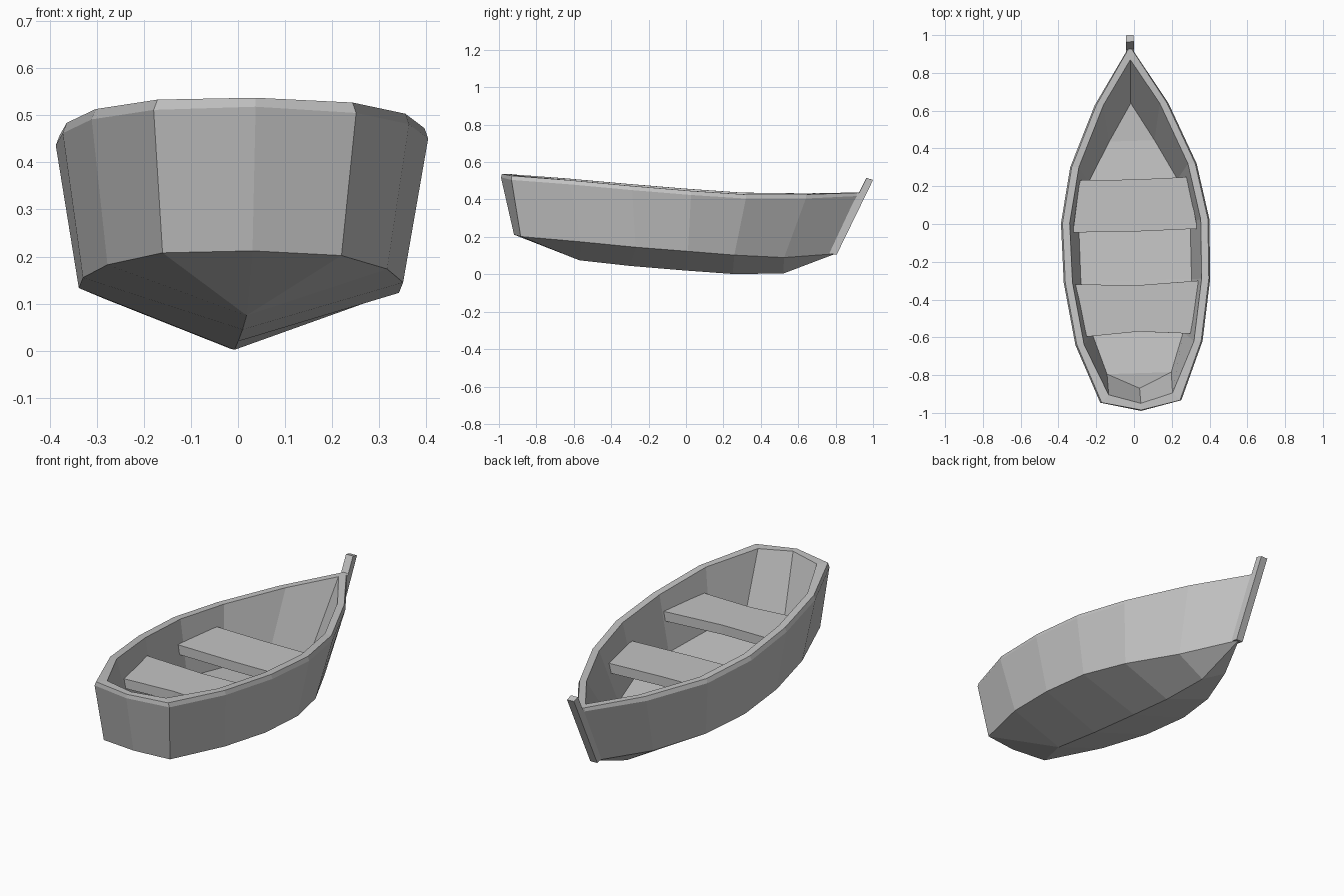
import bpy, bmesh
from mathutils import Matrix

cube = bpy.data.objects.get("Cube")
if cube:
    bpy.data.objects.remove(cube, do_unlink=True)

wood = bpy.data.materials.new("plain grey")
wood.use_nodes = True
GREY = (0.55, 0.55, 0.55, 1)
wood.diffuse_color = GREY
wood.node_tree.nodes["Principled BSDF"].inputs["Base Color"].default_value = GREY

# The whole boat is slightly turned and heeled
LEAN = Matrix.Rotation(0.03, 4, 'Z') @ Matrix.Rotation(0.015, 4, 'Y')


def finish(name, bm):
    bmesh.ops.recalc_face_normals(bm, faces=bm.faces)
    bm.transform(LEAN)
    mesh = bpy.data.meshes.new(name)
    bm.to_mesh(mesh)
    bm.free()
    mesh.materials.append(wood)
    obj = bpy.data.objects.new(name, mesh)
    bpy.context.collection.objects.link(obj)
    return obj


def prism(name, outline, offset):
    """Closed block: an outline swept along an offset."""
    bm = bmesh.new()
    face = bm.faces.new([bm.verts.new(p) for p in outline])
    out = bmesh.ops.extrude_face_region(bm, geom=[face])
    moved = [v for v in out["geom"] if isinstance(v, bmesh.types.BMVert)]
    bmesh.ops.translate(bm, verts=moved, vec=offset)
    return finish(name, bm)


# Ribs from stern to bow: (half width, y, z) of each line of the hull
rim = [(.215, -.94, .53), (.337, -.63, .508), (.388, -.30, .478),
       (.393, .015, .452), (.335, .31, .432), (.195, .635, .43)]
chine = [(.19, -.89, .205), (.297, -.57, .178), (.34, -.28, .15),
         (.34, 0, .128), (.28, .25, .107), (.155, .52, .092)]
floor = [(.17, -.79), (.24, -.58), (.293, -.30), (.295, 0), (.235, .23), (.12, .44)]
keel = [(-.57, .075), (-.57, .075), (-.30, .045), (0, .02), (.25, .002), (.52, .004)]


def rib(i, side):
    """Points from the keel up the outside, over the rim, down to the floor."""
    (rx, ry, rz), (cx, cy, cz) = rim[i], chine[i]
    fx, fy = floor[i]
    fz = cz + .035
    lip_y = ry + (.04 if i == 0 else 0)
    return [(0, *keel[i]), (side * cx, cy, cz), (side * rx, ry, rz - .022),
            (side * (rx - .008), ry, rz), (side * (rx - .046), lip_y, rz),
            (side * fx, fy, fz), (0, fy, fz)]


transom = [(0, *keel[0]), (0, -.92, .212), (0, -.99, .518), (0, -.985, .537),
           (0, -.95, .537), (0, -.87, .23), (0, -.79, .24)]
bow = [(0, .8, .11), (0, .8, .11), (0, .945, .42), (0, .94, .437),
       (0, .87, .437), (0, .64, .135), (0, .64, .135)]
order = range(len(rim))
columns = ([transom] + [rib(i, 1) for i in order] + [bow]
           + [rib(i, -1) for i in reversed(order)])

# Hull shell with rim and inner floor
bm = bmesh.new()
shared = {}


def vert(p):
    key = tuple(round(c, 4) for c in p)
    if key not in shared:
        shared[key] = bm.verts.new(p)
    return shared[key]


for k, col in enumerate(columns):
    nxt = columns[(k + 1) % len(columns)]
    for j in range(len(col) - 1):
        quad = [vert(p) for p in (col[j], nxt[j], nxt[j + 1], col[j + 1])]
        corners = list(dict.fromkeys(quad))
        if len(corners) > 2:
            bm.faces.new(corners)
finish("hull", bm)


# Bench seats, each with a slight bend at the middle
def bench(name, z, front, back):
    (fx, fy, fmid), (bx, by, bmid) = front, back
    prism(name, [(-fx, fy, z), (0, fmid, z), (fx, fy, z),
                 (bx, by, z), (0, bmid, z), (-bx, by, z)], (0, 0, -.05))


bench("rear_bench", .39, (.29, -.59, -.57), (.325, -.31, -.325))
bench("middle_bench", .34, (.33, -.035, -.04), (.285, .24, .235))

# Stem post rising above the bow
stem = [(.805, .105), (1.0, .505), (.965, .515), (.925, .435), (.86, .4), (.64, .13)]
prism("stem_post", [(-.02, y, z) for y, z in stem], (.04, 0, 0))
